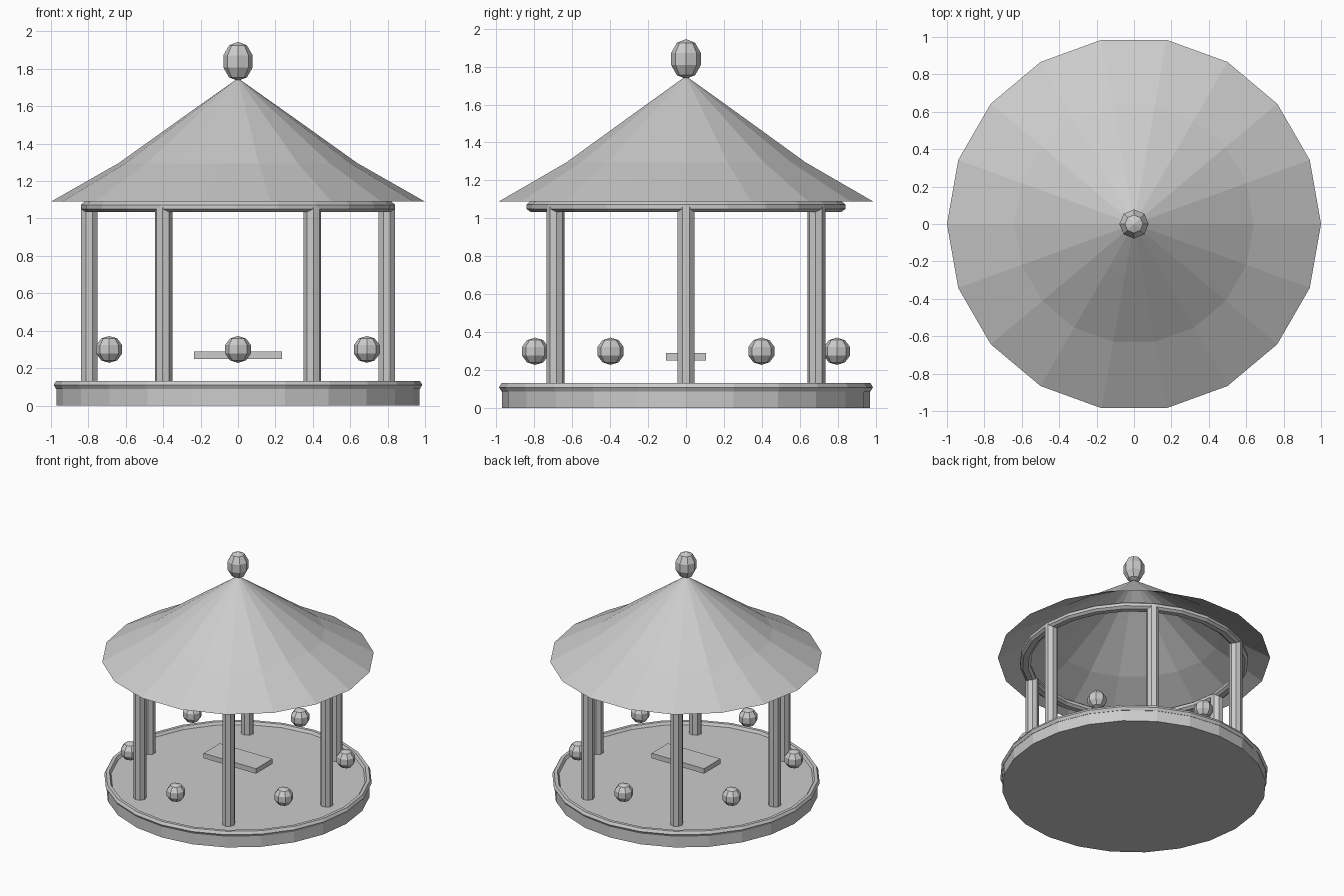
import bpy, bmesh
from math import cos, sin, pi, radians
from mathutils import Matrix, Vector

cube = bpy.data.objects.get("Cube")
if cube:
    bpy.data.objects.remove(cube, do_unlink=True)

stone = bpy.data.materials.new("plain_grey")
stone.use_nodes = True
GREY = (0.6, 0.6, 0.6, 1)
stone.diffuse_color = GREY
stone.node_tree.nodes["Principled BSDF"].inputs["Base Color"].default_value = GREY


def finish(name, bm):
    bmesh.ops.recalc_face_normals(bm, faces=bm.faces)
    mesh = bpy.data.meshes.new(name)
    bm.to_mesh(mesh)
    bm.free()
    mesh.materials.append(stone)
    obj = bpy.data.objects.new(name, mesh)
    bpy.context.collection.objects.link(obj)
    return obj


def lathe(name, profile, sides, closed=False):
    """Turn a (radius, height) profile around the z axis."""
    bm = bmesh.new()
    rings = []
    for r, z in profile:
        if r == 0:
            rings.append([bm.verts.new((0, 0, z))] * sides)
        else:
            rings.append([bm.verts.new((r * cos(2 * pi * i / sides),
                                        r * sin(2 * pi * i / sides), z))
                          for i in range(sides)])
    pairs = list(zip(rings, rings[1:]))
    if closed:
        pairs.append((rings[-1], rings[0]))
    for a, b in pairs:
        for i in range(sides):
            j = (i + 1) % sides
            bm.faces.new(list(dict.fromkeys((a[i], a[j], b[j], b[i]))))
    return finish(name, bm)


def ball(name, location, radius, height):
    bm = bmesh.new()
    bmesh.ops.create_uvsphere(bm, u_segments=8, v_segments=5, radius=1)
    bmesh.ops.scale(bm, vec=(radius, radius, height), verts=bm.verts)
    bmesh.ops.translate(bm, vec=location, verts=bm.verts)
    return finish(name, bm)


def around(radius, angle, z):
    return Vector((radius * cos(angle), radius * sin(angle), z))


# Round floor platform with a raised hexagonal-section rim
lathe("platform", [(0, 0), (0.97, 0), (0.97, 0.11), (0, 0.11)], 24)
rim = [(0.96 + 0.025 * cos(k * pi / 3), 0.11 + 0.025 * sin(k * pi / 3))
       for k in range(6)]
lathe("platform_rim", rim, 24, closed=True)

# Ring beam on top of the posts
lathe("ring_beam", [(0.82, 1.035), (0.84, 1.05), (0.84, 1.073), (0.82, 1.09),
                    (0.78, 1.09), (0.76, 1.073), (0.76, 1.05), (0.78, 1.035)],
      24, closed=True)

# Open flared roof and its finial
lathe("roof", [(1, 1.09), (0.64, 1.295), (0.28, 1.552), (0, 1.75)], 18)
ball("finial", (0, 0, 1.84), 0.082, 0.105)

# Six octagonal posts, with a lantern ball between each pair
for n in range(6):
    angle = radians(60 * n)
    bm = bmesh.new()
    bmesh.ops.create_cone(bm, cap_ends=True, segments=8, radius1=0.048,
                          radius2=0.048, depth=0.95)
    turn = Matrix.Rotation(angle + pi / 8, 4, "Z")
    bmesh.ops.transform(bm, verts=bm.verts, matrix=Matrix.Translation(
        around(0.795, angle, 0.585)) @ turn)
    finish(f"post_{n + 1}", bm)
    ball(f"ball_{n + 1}", around(0.795, angle + pi / 6, 0.3), 0.073, 0.072)

# Bench board in the middle
bm = bmesh.new()
bmesh.ops.create_cube(bm, size=1)
bmesh.ops.scale(bm, vec=(0.47, 0.21, 0.04), verts=bm.verts)
bmesh.ops.translate(bm, vec=(0, 0, 0.27), verts=bm.verts)
finish("bench_board", bm)
